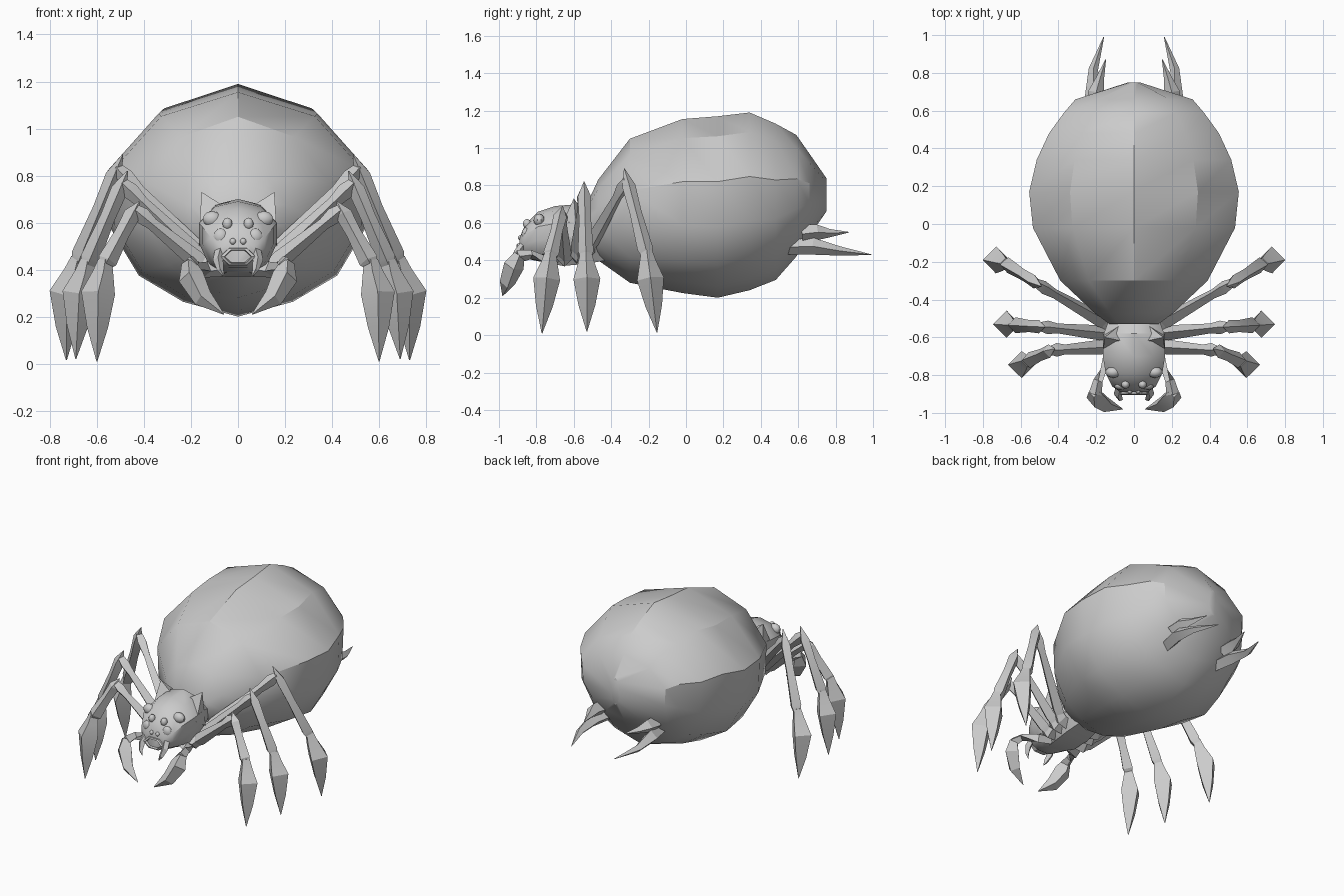
import bpy, bmesh, math
from mathutils import Vector, Matrix

old = bpy.data.objects.get("Cube")
if old:
    bpy.data.objects.remove(old, do_unlink=True)

grey = bpy.data.materials.new("plain grey")
grey.use_nodes = True
grey.diffuse_color = (0.6, 0.6, 0.6, 1)
grey.node_tree.nodes["Principled BSDF"].inputs["Base Color"].default_value = (0.6, 0.6, 0.6, 1)


def finish(name, bm, mirror=False, angle=30):
    bmesh.ops.recalc_face_normals(bm, faces=bm.faces)
    mesh = bpy.data.meshes.new(name)
    bm.to_mesh(mesh)
    bm.free()
    mesh.materials.append(grey)
    obj = bpy.data.objects.new(name, mesh)
    bpy.context.collection.objects.link(obj)
    bpy.ops.object.select_all(action='DESELECT')
    obj.select_set(True)
    bpy.context.view_layer.objects.active = obj
    bpy.ops.object.shade_smooth_by_angle(angle=math.radians(angle))
    if mirror:
        mod = obj.modifiers.new("mirror", 'MIRROR')
        mod.use_mirror_merge = False
    return obj


def loft(bm, rings):
    """Skin a list of equal-sized point rings and cap both ends."""
    rows = [[bm.verts.new(p) for p in ring] for ring in rings]
    n = len(rows[0])
    for a, b in zip(rows, rows[1:]):
        for i in range(n):
            j = (i + 1) % n
            bm.faces.new((a[i], a[j], b[j], b[i]))
    bm.faces.new(rows[0])
    bm.faces.new(rows[-1])


def body(name, section, stations, angle):
    """Loft a unit half section through (y, bottom, top, half width)."""
    full = section + [(-u, v) for u, v in reversed(section[1:-1])]
    bm = bmesh.new()
    loft(bm, [[(u * w, y, (lo + hi) / 2 + v * (hi - lo) / 2) for u, v in full]
              for y, lo, hi, w in stations])
    return finish(name, bm, angle=angle)


def limb(name, path, sides=4, flat=1.0):
    """Mirrored pair of tapered limbs through (x, y, z, radius)."""
    pts = [Vector(p[:3]) for p in path]
    rings = []
    for i, p in enumerate(pts):
        d = (pts[min(i + 1, len(pts) - 1)] - pts[max(i - 1, 0)]).normalized()
        ref = Vector((0, 1, 0)) if abs(d.y) < 0.8 else Vector((0, 0, 1))
        s = d.cross(ref).normalized()
        t = d.cross(s)
        r = path[i][3]
        rings.append([p + r * (s * math.cos(a) + t * flat * math.sin(a))
                      for a in (math.tau * k / sides for k in range(sides))])
    bm = bmesh.new()
    loft(bm, rings)
    return finish(name, bm, mirror=True, angle=20)


# Abdomen
body("abdomen",
     [(0, 1), (.61, .78), (1, .28), (.98, -.22), (.76, -.64), (.42, -.87), (0, -1)],
     [(-.53, .48, .70, .13), (-.47, .40, .83, .21), (-.30, .28, 1.05, .39),
      (-.02, .225, 1.155, .535), (.17, .20, 1.17, .555), (.34, .24, 1.19, .515),
      (.48, .295, 1.13, .45), (.59, .42, 1.07, .37), (.66, .53, .97, .31),
      (.75, .66, .84, .03)], 30)

# Head
body("head",
     [(0, 1), (.6, .85), (1, .4), (1, -.15), (.75, -.75), (.35, -1), (0, -1)],
     [(-.50, .42, .64, .13), (-.58, .39, .70, .16), (-.70, .38, .69, .165),
      (-.79, .395, .66, .15), (-.86, .41, .59, .115), (-.89, .43, .52, .07)], 35)

# Horns rising from the back corners of the head
bm = bmesh.new()
base = [bm.verts.new(p) for p in ((.06, -.62, .67), (.165, -.68, .56),
                                  (.165, -.58, .50), (.08, -.54, .65))]
tip = bm.verts.new((.155, -.60, .73))
bm.faces.new(base)
for i in range(4):
    bm.faces.new((base[i], base[(i + 1) % 4], tip))
finish("horns", bm, mirror=True, angle=20)

# Four pairs of eyes
eyes = [("outer_upper", (.11, -.785, .615), (.042, .03, .034)),
        ("outer_lower", (.072, -.855, .54), (.034, .024, .036)),
        ("inner_upper", (.045, -.85, .595), (.022, .022, .026)),
        ("inner_lower", (.022, -.885, .52), (.014, .014, .014))]
for label, centre, size in eyes:
    bm = bmesh.new()
    bmesh.ops.create_uvsphere(bm, u_segments=10, v_segments=6, radius=1,
                              matrix=Matrix.Translation(centre) @ Matrix.Diagonal((*size, 1)))
    finish(label + "_eyes", bm, mirror=True, angle=40)

# Mouth: a six-sided muzzle with a hollow
bm = bmesh.new()
loft(bm, [[(r * math.cos(a), y, .455 + .55 * r * math.sin(a))
           for a in (math.tau * k / 6 for k in range(6))]
          for y, r in ((-.84, .085), (-.90, .075), (-.905, .06), (-.86, .045))])
finish("mouth", bm)

# Fangs
limb("fangs", [(.075, -.86, .49, .022), (.085, -.90, .44, .022),
               (.075, -.925, .40, .014), (.06, -.93, .37, .002)])

# Walking legs: hip, knee, ankle, widest part of the claw, tip
legs = {
    "rear": ((.14, -.53, .45), (.49, -.33, .89), (.68, -.21, .43), (.73, -.19, .30), (.73, -.155, .015)),
    "middle": ((.14, -.58, .43), (.47, -.545, .82), (.64, -.535, .42), (.675, -.53, .30), (.69, -.53, .02)),
    "front": ((.14, -.65, .41), (.42, -.66, .69), (.565, -.725, .42), (.595, -.745, .30), (.60, -.77, .01)),
}


def at(p, r):
    return (*p, r)


for label, points in legs.items():
    hip, knee, ankle, wide, tip = map(Vector, points)
    top = knee.lerp(ankle, .2)
    joint = knee.lerp(ankle, .13)
    # Hip block, upper leg, pointed knee with lower leg, and blade claw
    limb(label + "_hips", [at((.02, hip.y - .01, .42), .04), at(hip, .045),
                           at(hip.lerp(joint, .08), .03)])
    limb(label + "_upper_legs", [at(hip, .03), at(hip.lerp(joint, .12), .04),
                                 at(hip.lerp(joint, .75), .026),
                                 at(hip.lerp(joint, .9), .036), at(joint, .025)])
    limb(label + "_lower_legs", [at(knee, .002), at(top, .036),
                                 at(knee.lerp(ankle, .5), .032),
                                 at(knee.lerp(ankle, .93), .042), at(ankle, .03)])
    limb(label + "_claws", [at(ankle + Vector((0, 0, .02)), .03),
                            at(ankle.lerp(wide, .3), .045), at(wide, .072),
                            at(wide.lerp(tip, .5), .045), at(tip, .002)])

# Feelers at the mouth, ending in hooked claws
limb("feeler_arms", [(.07, -.70, .40, .03), (.14, -.73, .40, .035),
                     (.19, -.83, .43, .025), (.205, -.90, .42, .035)])
limb("feeler_claws", [(.21, -.89, .43, .03), (.20, -.92, .37, .055),
                      (.15, -.955, .28, .042), (.06, -.98, .21, .002)])

# Tail spikes
limb("upper_tail_spikes", [(.20, .62, .54, .05), (.20, .70, .55, .042),
                           (.18, .77, .545, .022), (.15, .87, .55, .002)])
limb("lower_tail_spikes", [(.19, .54, .47, .04), (.215, .68, .475, .045),
                           (.215, .82, .45, .025), (.16, .99, .43, .002)])

# Ridge plates joining head and abdomen underneath
body("chest", [(0, 1), (.8, .6), (1, 0), (.6, -1), (0, -1)],
     [(-.76, .39, .46, .08), (-.66, .37, .5, .13), (-.54, .38, .55, .14),
      (-.42, .40, .6, .12)], 25)
